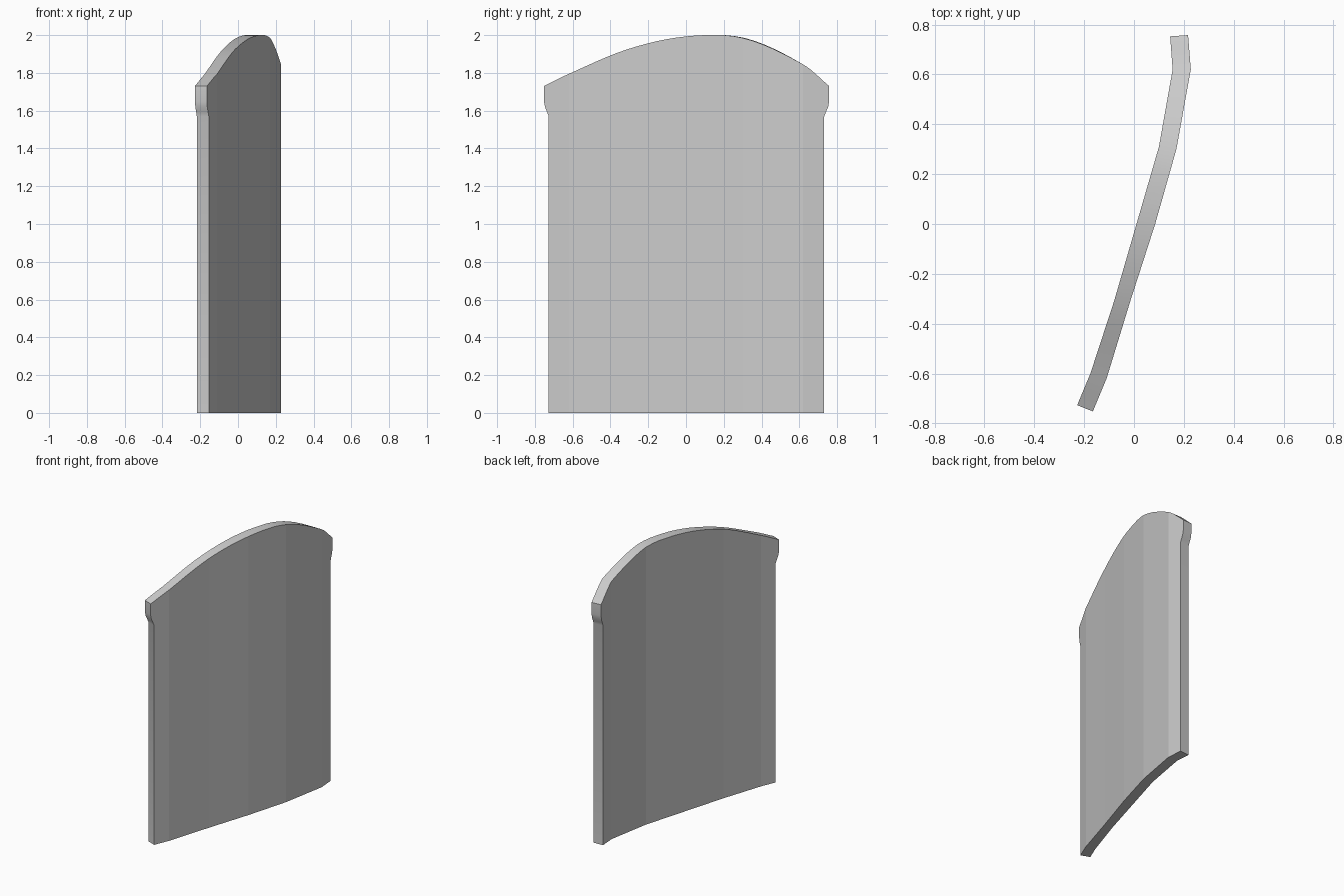
import bpy, bmesh
from mathutils import Vector

cube = bpy.data.objects.get("Cube")
if cube:
    bpy.data.objects.remove(cube, do_unlink=True)

# Plan lines of the two broad faces, running from the -y end to the +y end
CONCAVE = [(-.228, -.727), (-.175, -.6), (-.08, -.31), (.01, 0), (.10, .31), (.155, .62), (.145, .753)]
CONVEX = [(-.165, -.752), (-.11, -.62), (-.015, -.31), (.085, 0), (.17, .30), (.228, .62), (.217, .758)]
CREST = [1.73, 1.795, 1.925, 1.993, 1.985, 1.845, 1.73]   # crest height at each station
LAST = len(CREST) - 1
TRIM, STEPS = .19, 6


def along(line, t):
    i = min(int(t), LAST - 1)
    return Vector(line[i]).lerp(Vector(line[i + 1]), t - i)


def crest(t):
    """Smooth height through the crest stations."""
    i = min(int(t), LAST - 1)
    ys = [p[1] for p in CONVEX]

    def slope(k):
        a, b = max(k - 1, 0), min(k + 1, LAST)
        return (CREST[b] - CREST[a]) / (ys[b] - ys[a])
    f, h = t - i, ys[i + 1] - ys[i]
    s = f * f * (3 - 2 * f)
    z = CREST[i] * (1 - s) + CREST[i + 1] * s
    z += h * f * (1 - f) * ((1 - f) * slope(i) - f * slope(i + 1))
    return min(z, 2)


# Unrolled outline: straight legs, small flared shoulders, arched crest
shoulder = [(TRIM, 1.57), (.12, 1.594), (.04, 1.62), (0, 1.65)]
outline = [(TRIM, 0)] + shoulder
outline += [(k / STEPS, crest(k / STEPS)) for k in range(LAST * STEPS + 1)]
outline += [(LAST - t, z) for t, z in reversed(shoulder)] + [(LAST - TRIM, 0)]

# Thicken the outline, cut it at every bend, then wrap it onto the plan lines
bm = bmesh.new()
face = bm.faces.new([bm.verts.new((t, 0, z)) for t, z in outline])
ext = bmesh.ops.extrude_face_region(bm, geom=[face], use_keep_orig=True)
for v in ext["geom"]:
    if isinstance(v, bmesh.types.BMVert):
        v.co.y = 1
for k in range(1, LAST):
    bmesh.ops.bisect_plane(bm, geom=bm.verts[:] + bm.edges[:] + bm.faces[:],
                           plane_co=(k, 0, 0), plane_no=(1, 0, 0), dist=1e-5)
bmesh.ops.recalc_face_normals(bm, faces=bm.faces[:])
broad = {f for f in bm.faces if abs(f.normal.y) > .9}
for v in bm.verts:
    p = along(CONCAVE, v.co.x).lerp(along(CONVEX, v.co.x), v.co.y)
    v.co = (p.x, p.y, v.co.z)
bmesh.ops.recalc_face_normals(bm, faces=bm.faces[:])
for f in bm.faces:
    f.smooth = f not in broad      # broad faces stay faceted, the rim is smooth
for e in bm.edges:
    e.smooth = e.calc_face_angle(0) < .5

mesh = bpy.data.meshes.new("curved_panel")
bm.to_mesh(mesh)
bm.free()
panel = bpy.data.objects.new("curved_panel", mesh)
bpy.context.collection.objects.link(panel)

# Plain grey finish
grey = bpy.data.materials.new("light_grey")
grey.use_nodes = True
color = (.6, .6, .6, 1)
grey.diffuse_color = color
grey.node_tree.nodes["Principled BSDF"].inputs["Base Color"].default_value = color
mesh.materials.append(grey)
